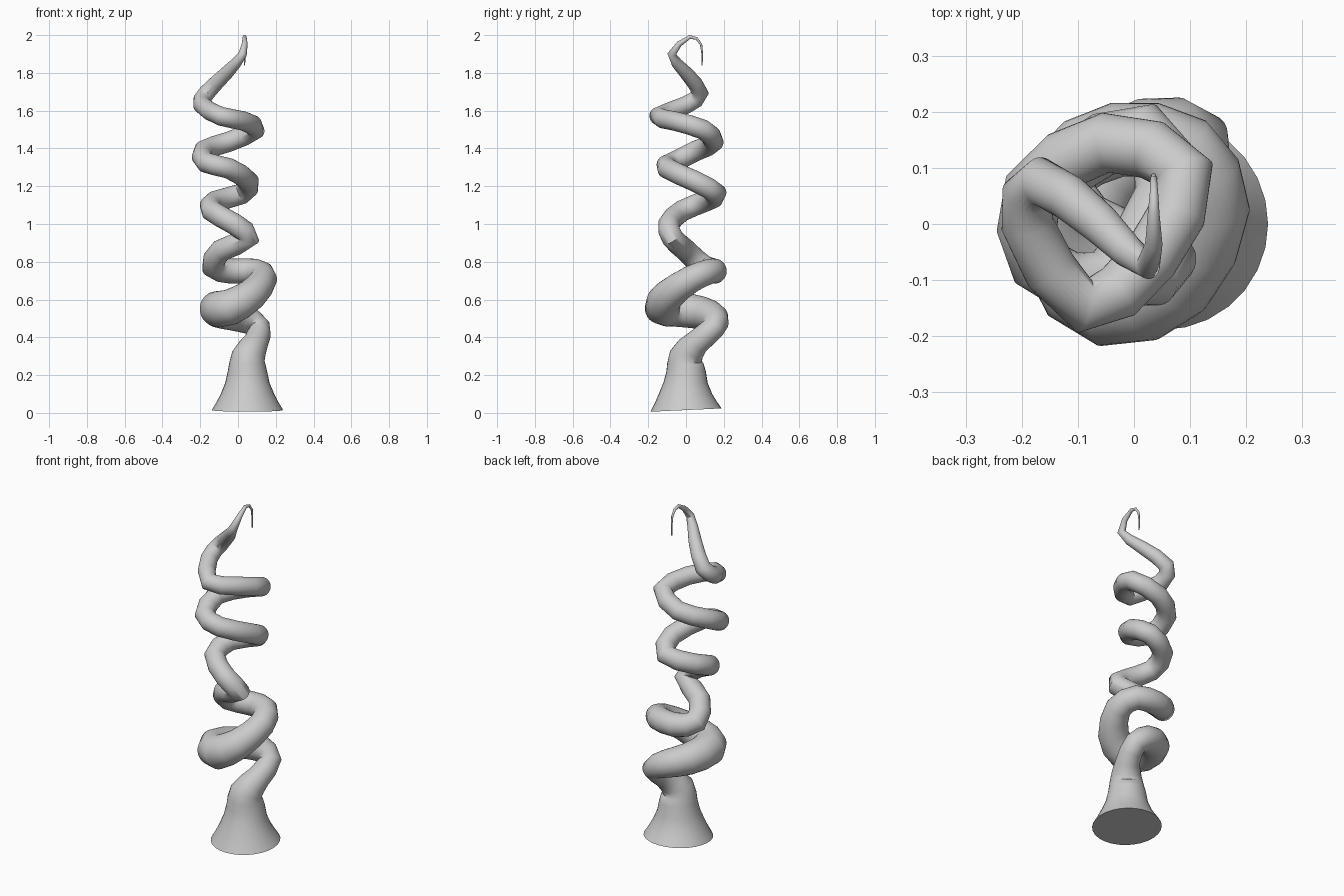
import bpy, math
from mathutils import Vector

if "Cube" in bpy.data.objects:
    bpy.data.objects.remove(bpy.data.objects["Cube"])

# Centre line: flared foot, coil one way, reversal near z = 0.95, coil the other way, hooked tip
PATH = [
    (.05, 0, .015), (.05, -.003, .10), (.05, 0, .22), (.055, .0, .30),
    (.095, .06, .375), (.11, .145, .45), (.03, .15, .50), (-.07, .08, .53),
    (-.11, -.05, .55), (-.04, -.125, .56), (.07, -.09, .625), (.135, .03, .71),
    (.09, .13, .75), (-.03, .15, .75), (-.13, .09, .775), (-.09, 0, .86),
    (.055, -.07, .925), (-.02, -.09, 1.00), (-.14, -.02, 1.07), (-.12, .10, 1.12),
    (.02, .16, 1.16), (.055, .05, 1.225), (-.05, -.10, 1.295), (-.17, -.07, 1.325),
    (-.18, .06, 1.39), (-.05, .145, 1.435), (.09, .09, 1.50), (.03, -.06, 1.545),
    (-.09, -.145, 1.57), (-.19, 0, 1.63), (-.165, .075, 1.695), (-.06, 0, 1.80),
    (.025, -.075, 1.90), (.035, .02, 1.99), (.035, .08, 1.95), (.035, .085, 1.84),
]
# Thickness by height
RADIUS = [(0, .198), (.08, .15), (.16, .117), (.24, .1), (.31, .087), (.38, .065),
          (.46, .062), (.555, .096), (.66, .078), (.8, .06), (1.0, .057), (1.5, .053),
          (1.7, .044), (1.8, .036), (1.9, .023), (2.0, .009)]


def radius_at(z):
    for (z0, r0), (z1, r1) in zip(RADIUS, RADIUS[1:]):
        if z <= z1:
            return r0 + (r1 - r0) * max(0, z - z0) / (z1 - z0)
    return RADIUS[-1][1]


def smooth_path(pts, steps):
    p = [Vector(v) for v in pts]
    p = [2 * p[0] - p[1]] + p + [2 * p[-1] - p[-2]]
    out = []
    for a, b, c, d in zip(p, p[1:], p[2:], p[3:]):
        for i in range(steps):
            t = i / steps
            out.append(.5 * (2 * b + (c - a) * t + (2 * a - 5 * b + 4 * c - d) * t * t
                             + (3 * b - a - 3 * c + d) * t ** 3))
    return out + [p[-2]]


# Tendril: one tube swept along the centre line
points = smooth_path(PATH, 2)
peak = max(range(len(points)), key=lambda i: points[i].z)
curve = bpy.data.curves.new("coiled_tendril", 'CURVE')
curve.dimensions = '3D'
curve.bevel_depth = 1.0
curve.bevel_resolution = 12
curve.use_fill_caps = True
spline = curve.splines.new('POLY')
spline.points.add(len(points) - 1)
for i, v in enumerate(points):
    fade = (len(points) - 1 - i) / (len(points) - 1 - peak)
    spline.points[i].co = (*v, 1)
    spline.points[i].radius = radius_at(v.z) if i <= peak else .003 + .006 * fade
tendril = bpy.data.objects.new("coiled_tendril", curve)
bpy.context.collection.objects.link(tendril)

bpy.context.view_layer.objects.active = tendril
tendril.select_set(True)
bpy.ops.object.convert(target='MESH')
bpy.ops.object.shade_smooth_by_angle(angle=math.radians(60))
